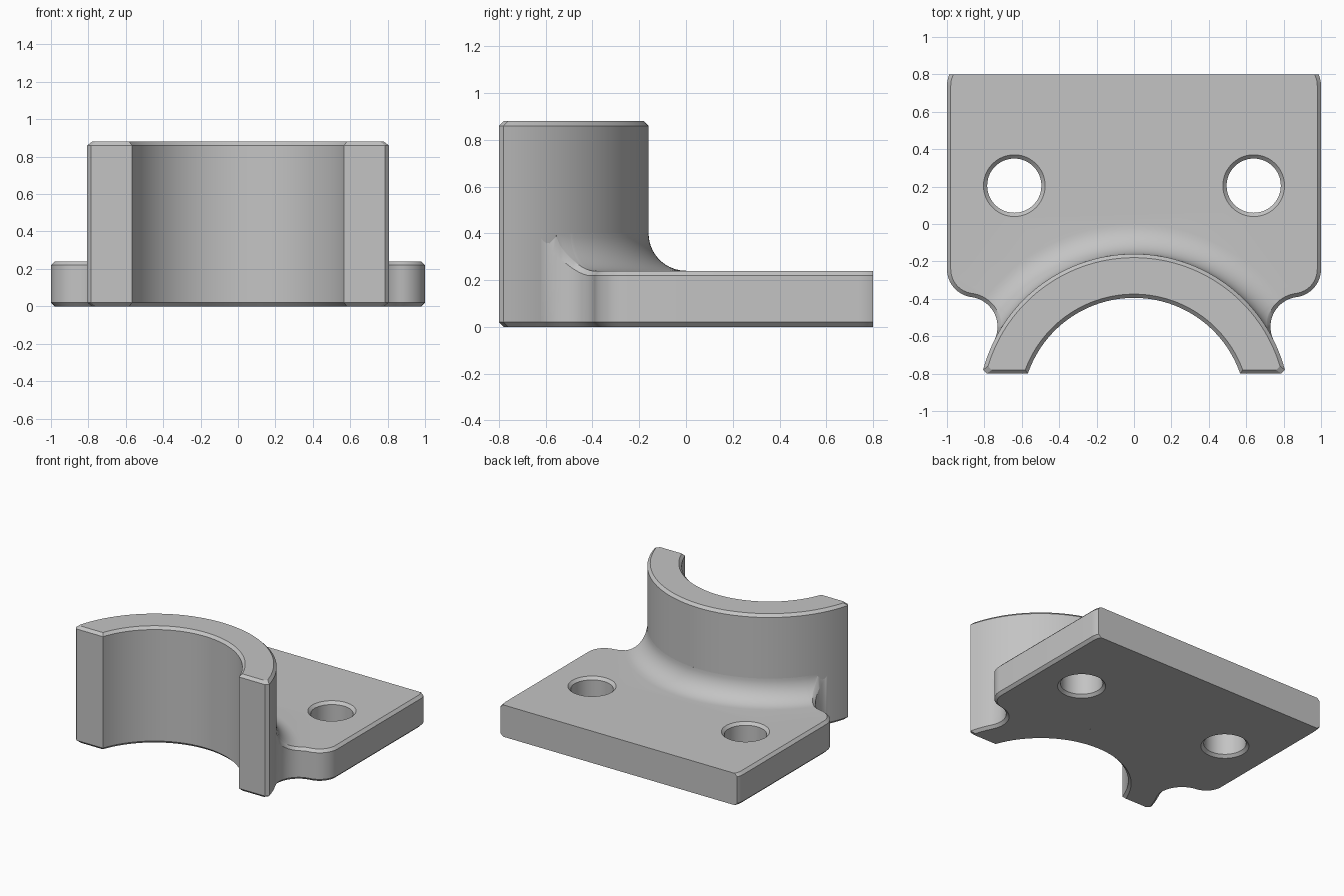
import bpy, bmesh
from math import radians, degrees, cos, sin, asin, acos, atan2, sqrt, hypot
from mathutils import Vector

if "Cube" in bpy.data.objects:
    bpy.data.objects.remove(bpy.data.objects["Cube"], do_unlink=True)

# Main dimensions
CH = 0.02                       # chamfer
RING_C = Vector((0, -0.995))    # axis of the half ring
R_OUT, R_IN, RING_H = 0.835, 0.6, 0.88
FIL, PLATE_H = 0.16, 0.24       # fillet radius, plate height
FRONT, BACK = -0.8, 0.8
CORNER = 0.15

steel = bpy.data.materials.new("grey_metal")
steel.use_nodes = True
steel.diffuse_color = (0.55, 0.55, 0.55, 1)
steel.node_tree.nodes["Principled BSDF"].inputs["Base Color"].default_value = (0.55, 0.55, 0.55, 1)


def arc(centre, r, a0, a1, n):
    """Points on an arc, angles in degrees."""
    steps = [radians(a0 + (a1 - a0) * k / n) for k in range(n + 1)]
    return [Vector((centre[0] + r * cos(a), centre[1] + r * sin(a))) for a in steps]


def mirrored(points):
    return [Vector((-p.x, *p[1:])) for p in reversed(points)]


def strip(bm, a, b, closed=False):
    """Quads between two rows of vertices."""
    n = len(a)
    for k in range(n if closed else n - 1):
        j = (k + 1) % n
        bm.faces.new((a[k], a[j], b[j], b[k]))


def finish(bm, name):
    bmesh.ops.remove_doubles(bm, verts=bm.verts, dist=1e-5)
    bmesh.ops.recalc_face_normals(bm, faces=bm.faces)
    mesh = bpy.data.meshes.new(name)
    bm.to_mesh(mesh)
    bm.free()
    mesh.materials.append(steel)
    obj = bpy.data.objects.new(name, mesh)
    bpy.context.collection.objects.link(obj)
    return obj


def smooth(obj):
    bpy.ops.object.select_all(action='DESELECT')
    obj.select_set(True)
    bpy.context.view_layer.objects.active = obj
    bpy.ops.object.shade_smooth_by_angle(angle=radians(28))


# Half ring: chamfered extrusion of a C-shaped profile
def ring_profile(i):
    ro, ri, y = R_OUT - i, R_IN + i, FRONT + i - RING_C.y
    a = degrees(asin((y + CH) / ro))
    b = degrees(asin(y / ri))
    outer = arc(RING_C, ro, a, 180 - a, 72)
    inner = arc(RING_C, ri, 180 - b, b, 72)
    tip = Vector((outer[0].x - CH, FRONT + i))
    return [tip] + outer + mirrored([tip]) + inner


bm = bmesh.new()
rows = []
for inset, z in ((CH, 0), (0, CH), (0, RING_H - CH), (CH, RING_H)):
    rows.append([bm.verts.new((p.x, p.y, z)) for p in ring_profile(inset)])
for low, high in zip(rows, rows[1:]):
    strip(bm, low, high, closed=True)
bm.faces.new(rows[0])
bm.faces.new(rows[-1])
smooth(finish(bm, "half_ring"))

# Plate outline: concave blend into the ring, rounded front corner, straight side
A_TAN = 26.6
d = radians(A_TAN)
BLEND_C = RING_C + (R_OUT + FIL) * Vector((cos(d), sin(d)))
A_TOUCH = 180 + A_TAN - degrees(acos(FIL / (R_OUT + FIL)))
A_TOP = 97.4
d = radians(A_TOP)
CORNER_C = BLEND_C + (FIL + CORNER) * Vector((cos(d), sin(d)))
BACK_C = Vector((CORNER_C.x, BACK - 0.06))
N_BLEND = 16


def half_outline(i):
    r = CORNER - i
    return (arc(BLEND_C, FIL + i, 180 + A_TAN, A_TOUCH, N_BLEND)
            + arc(BLEND_C, FIL + i, A_TOUCH, A_TOP, 6)[1:]
            + arc(CORNER_C, r, A_TOP - 180, 0, 12)[1:]
            + arc(BACK_C, r, 0, degrees(asin(0.06 / r)), 5))


def fillet_z(p):
    """Top height: plate level, rising along the fillet towards the ring."""
    gap = min(max((p - RING_C).length - R_OUT, 0), FIL)
    if gap > FIL * 0.9:
        return PLATE_H
    return PLATE_H + FIL - sqrt(FIL ** 2 - (FIL - gap) ** 2)


bm = bmesh.new()


def add(p, z):
    return bm.verts.new((p.x, p.y, z))


# Chamfered side walls
edge, inner = half_outline(0), half_outline(CH)
levels = ((inner, lambda p: 0), (edge, lambda p: CH),
          (edge, lambda p: fillet_z(p) - CH), (inner, fillet_z))
right = [[add(p, z(p)) for p in pts] for pts, z in levels]
left = [[add(p, z(p)) for p in mirrored(pts)] for pts, z in levels]
for side in (right, left):
    for low, high in zip(side, side[1:]):
        strip(bm, low, high)
bm.faces.new([row[-1] for row in right] + [row[0] for row in reversed(left)])

# Fillet columns, each running from its outer end in to the ring
start = inner[N_BLEND] - RING_C
a0 = degrees(atan2(start.y, start.x))
rim = arc(RING_C, R_OUT + FIL, a0 + 1, 179 - a0, 60)
blend = inner[:N_BLEND + 1]
ends = blend + rim + mirrored(blend)
end_verts = (right[3][:N_BLEND + 1] + [add(p, PLATE_H) for p in rim]
             + left[3][-N_BLEND - 1:])
STEPS = 12
columns, feet = [], []
for p, v in zip(ends, end_verts):
    out = p - RING_C
    reach, out = out.length - R_OUT, out.normalized()
    col = [v]
    for k in range(STEPS - 1, -1, -1):
        q = RING_C + out * (R_OUT + reach * (k / STEPS) ** 2)
        col.append(add(q, fillet_z(q)))
    root = RING_C + out * (R_OUT - CH)
    col.append(add(root, PLATE_H + FIL))
    feet.append(add(root, 0))
    columns.append(col)
bmesh.ops.remove_doubles  # columns at the ring are welded when finished
for a, b in zip(columns, columns[1:]):
    strip(bm, a, b)
strip(bm, [c[-1] for c in columns], feet)

# Flat top, underside and the narrow ends against the ring
bm.faces.new(right[3][N_BLEND:] + left[3][:-N_BLEND]
             + end_verts[N_BLEND + 1:-N_BLEND - 1][::-1])
bm.faces.new(right[0] + left[0] + feet[1:-1][::-1])
for side, k in ((right, 0), (left, -1)):
    bm.faces.new((side[0][k], side[1][k], side[2][k], side[3][k]))
plate = finish(bm, "base_plate")

# Chamfered bolt holes
HOLE_R, SEG = 0.145, 48
for name, x in (("left_hole_cutter", 0.64), ("right_hole_cutter", -0.64)):
    bm = bmesh.new()
    rows = []
    for r, z in ((HOLE_R + 2 * CH, -CH), (HOLE_R, CH),
                 (HOLE_R, PLATE_H - CH), (HOLE_R + 2 * CH, PLATE_H + CH)):
        rows.append([add(p, z) for p in arc((x, 0.205), r, 0, 360 - 360 / SEG, SEG - 1)])
    for low, high in zip(rows, rows[1:]):
        strip(bm, low, high, closed=True)
    bm.faces.new(rows[0])
    bm.faces.new(rows[-1])
    cutter = finish(bm, name)
    mod = plate.modifiers.new(name, 'BOOLEAN')
    mod.operation, mod.solver, mod.object = 'DIFFERENCE', 'EXACT', cutter
    bpy.context.view_layer.objects.active = plate
    bpy.ops.object.modifier_apply(modifier=name)
    bpy.data.objects.remove(cutter, do_unlink=True)
smooth(plate)
